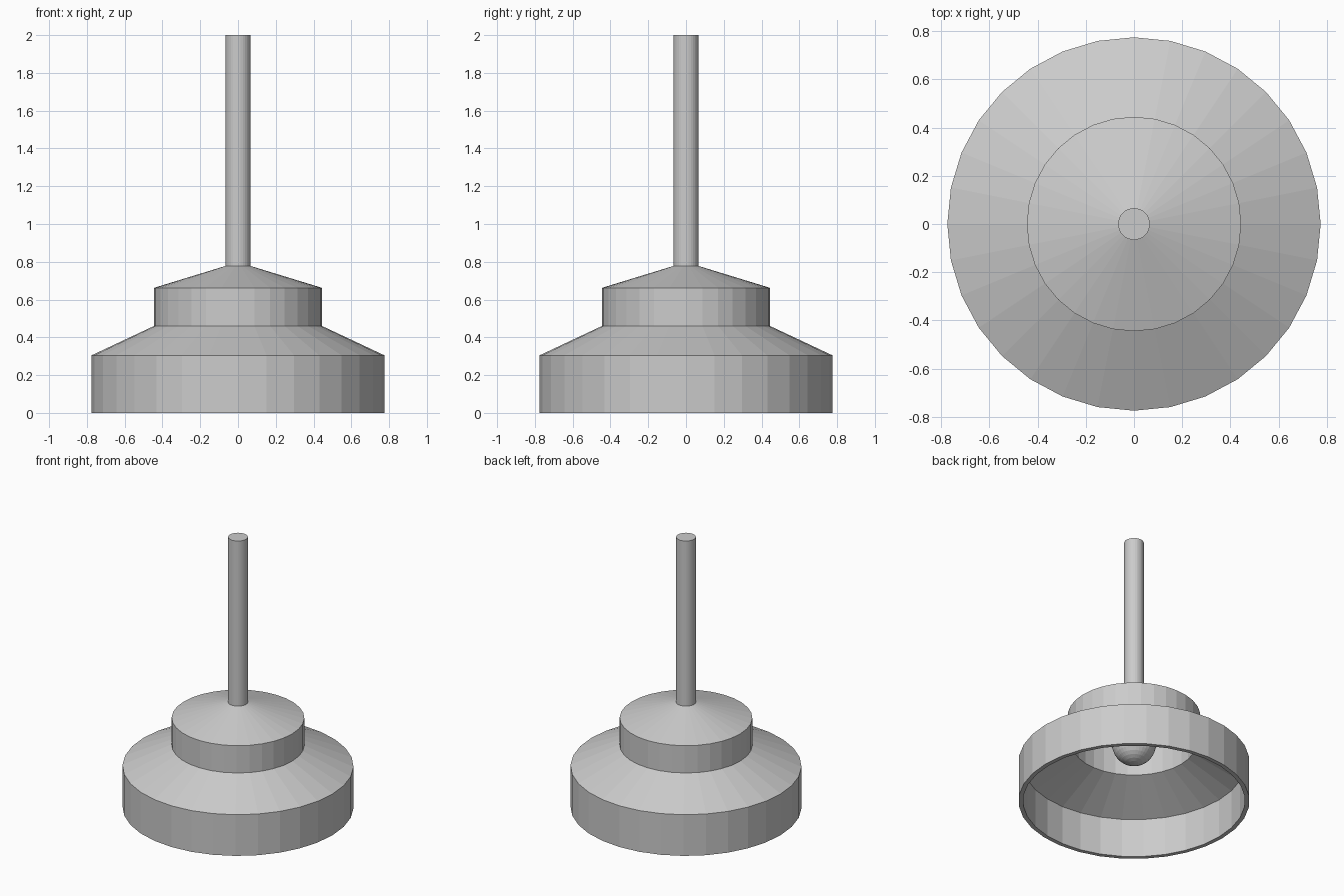
import bpy
import math

if "Cube" in bpy.data.objects:
    bpy.data.objects.remove(bpy.data.objects["Cube"])

SIDES = 32


def material(name, rgb):
    m = bpy.data.materials.new(name)
    m.diffuse_color = (*rgb, 1)
    m.use_nodes = True
    m.node_tree.nodes["Principled BSDF"].inputs["Base Color"].default_value = m.diffuse_color
    return m


def lathe(name, profile, mat, closed=False):
    """Spin (radius, z) points round z; a closed profile makes a hollow shell."""
    n = len(profile)
    verts = [(r * math.cos(a), r * math.sin(a), z)
             for r, z in profile
             for a in (2 * math.pi * i / SIDES for i in range(SIDES))]
    faces = []
    for j in range(n if closed else n - 1):
        k = (j + 1) % n
        for i in range(SIDES):
            i2 = (i + 1) % SIDES
            faces.append((j * SIDES + i, j * SIDES + i2,
                          k * SIDES + i2, k * SIDES + i))
    if not closed:  # cap both ends
        faces.append(tuple(reversed(range(SIDES))))
        faces.append(tuple(range((n - 1) * SIDES, n * SIDES)))
    mesh = bpy.data.meshes.new(name)
    mesh.from_pydata(verts, [], faces)
    mesh.materials.append(mat)
    ob = bpy.data.objects.new(name, mesh)
    bpy.context.collection.objects.link(ob)
    return ob


grey = material("grey metal", (0.6, 0.6, 0.6))

# Stepped hollow shade: outer surface upward, then inner surface downward
lathe("lamp_shade", [
    (0.775, 0), (0.775, 0.305), (0.445, 0.46), (0.445, 0.662), (0.066, 0.778),
    (0.066, 0.747), (0.415, 0.64), (0.415, 0.441), (0.745, 0.286), (0.745, 0),
], grey, closed=True)

# Hanging rod, running down through the shade to the bulb
lathe("hanging_rod", [(0.066, 0.55), (0.066, 2.0)], grey)

# Round bulb
bpy.ops.mesh.primitive_uv_sphere_add(segments=SIDES, ring_count=16,
                                     radius=0.147, location=(0, 0, 0.44))
bulb = bpy.context.object
bulb.name = "bulb"
bulb.data.materials.append(grey)
